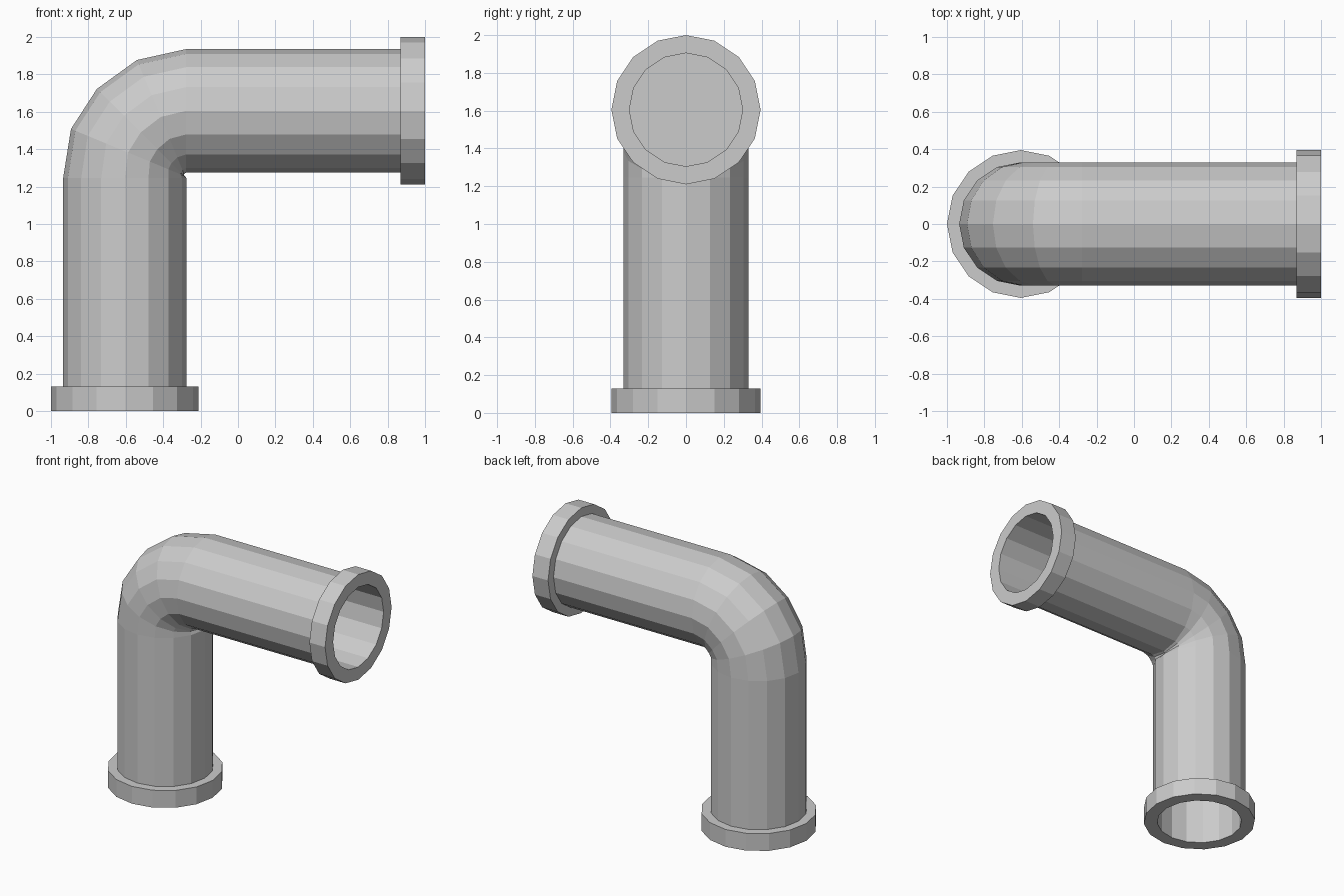
import bpy, bmesh
from math import sin, cos, pi, radians
from mathutils import Vector

if "Cube" in bpy.data.objects:
    bpy.data.objects.remove(bpy.data.objects["Cube"])

SIDES = 16
AX, AZ = -0.605, 1.605                 # axes of the upright and level runs
R_PIPE, R_COLLAR, R_BORE = 0.33, 0.395, 0.30


def ring(bm, x, z, tilt, r):
    """Circle of vertices; tilt 0 = upright axis, 90 = level axis."""
    t = radians(tilt)
    c, u, v = Vector((x, 0, z)), Vector((-cos(t), 0, sin(t))), Vector((0, 1, 0))
    return [bm.verts.new(c + r * (u * cos(2 * pi * i / SIDES) + v * sin(2 * pi * i / SIDES)))
            for i in range(SIDES)]


def loft(name, specs):
    """Skin consecutive rings and cap both ends."""
    bm = bmesh.new()
    rings = [ring(bm, *s) for s in specs]
    for a, b in zip(rings, rings[1:]):
        for i in range(SIDES):
            j = (i + 1) % SIDES
            bm.faces.new((a[i], a[j], b[j], b[i]))
    bm.faces.new(rings[0])
    bm.faces.new(rings[-1])
    bmesh.ops.recalc_face_normals(bm, faces=bm.faces)
    me = bpy.data.meshes.new(name)
    bm.to_mesh(me)
    bm.free()
    ob = bpy.data.objects.new(name, me)
    bpy.context.collection.objects.link(ob)
    return ob


# collar and bore profile: (distance in from the open end, radius)
collar = [(0, R_BORE), (0, R_COLLAR), (0.13, R_COLLAR), (0.13, R_PIPE)]

# lower bore and collar
lower = [(AX, 1.24, 0, R_BORE)] + [(AX, d, 0, r) for d, r in collar]
# elbow rings
bend = [(AX, 1.245, 0, R_PIPE), (-0.588, 1.382, 22.5, R_PIPE), (-0.521, 1.489, 45, R_PIPE),
        (-0.414, 1.572, 67.5, R_PIPE), (-0.278, AZ, 90, R_PIPE)]
# upper collar and bore
upper = [(1 - d, AZ, 90, r) for d, r in reversed(collar)] + [(-0.27, AZ, 90, R_BORE)]

loft("elbow_pipe", lower + bend + upper)
